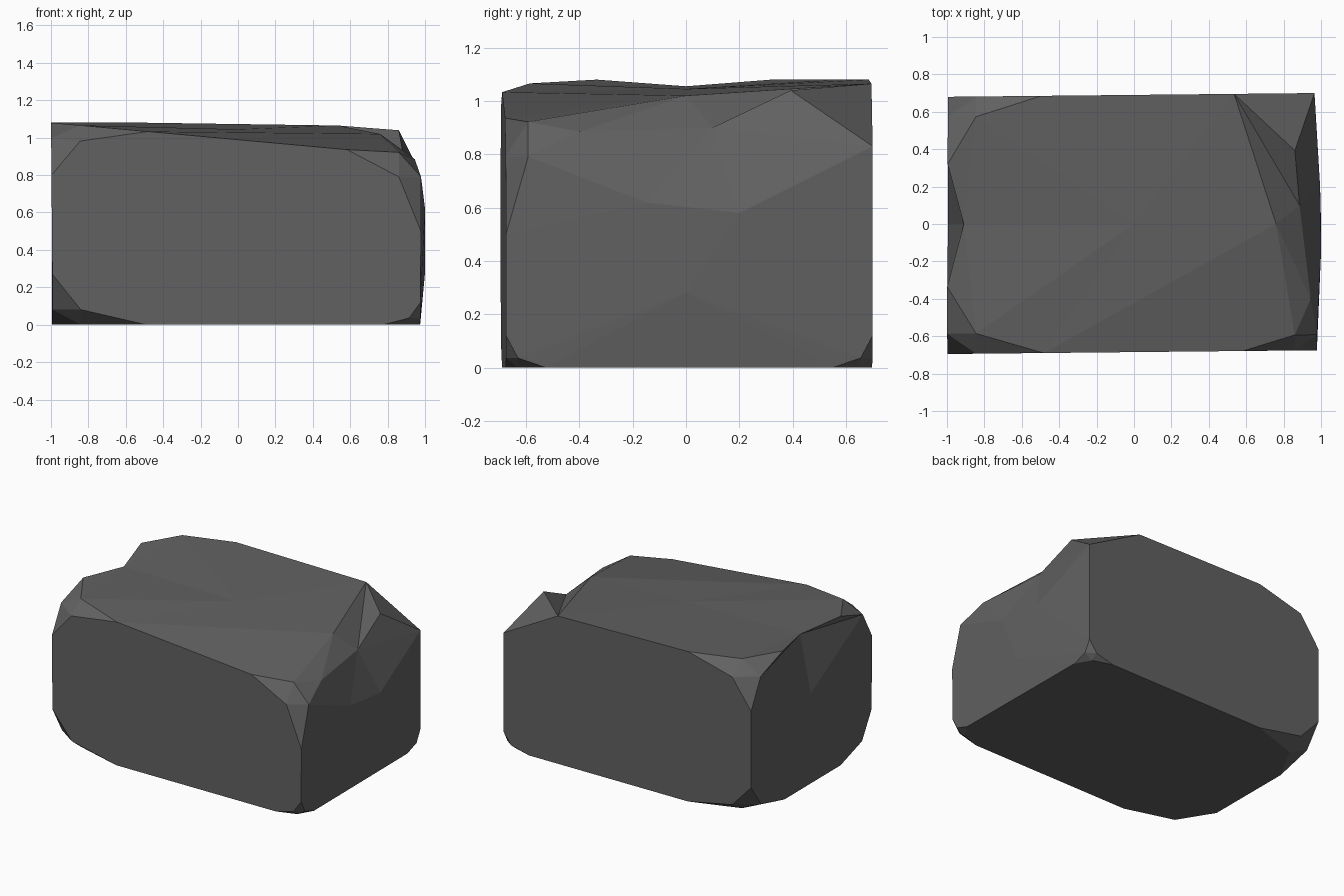
import bpy, bmesh
from mathutils import Vector

if "Cube" in bpy.data.objects:
    bpy.data.objects.remove(bpy.data.objects["Cube"])

# Rough box corners keyed by side signs, with trim lengths along x, y, z
corners = {
    (-1, -1, 1): ((-1.0, -0.695, 1.08), (0.52, 0.36, 0.28)),
    (-1, 1, 1): ((-0.995, 0.68, 1.08), (0.50, 0.36, 0.30)),
    (1, -1, 1): ((0.98, -0.675, 0.90), (0.40, 0.28, 0.40)),
    (1, 1, 1): ((0.965, 0.70, 1.08), (0.43, 0.31, 0.25)),
    (-1, -1, -1): ((-0.99, -0.695, 0.0), (0.50, 0.35, 0.27)),
    (-1, 1, -1): ((-0.995, 0.68, 0.0), (0.50, 0.38, 0.23)),
    (1, -1, -1): ((0.975, -0.675, 0.0), (0.20, 0.15, 0.12)),
    (1, 1, -1): ((0.965, 0.70, 0.0), (0.20, 0.15, 0.12)),
}
BACK_RIGHT_TOP = (1, 1, 1)


def trimmed_corner(key):
    """Points left after knocking a corner off: three on the edges, three on the faces."""
    pos, trims = corners[key]
    p = Vector(pos)
    steps = []
    for axis in range(3):
        other = list(key)
        other[axis] *= -1
        steps.append((Vector(corners[tuple(other)][0]) - p).normalized() * trims[axis])
    pts = [p + s for s in steps]
    if key == BACK_RIGHT_TOP:           # single clean facet with a lowered ridge
        pts[1].x = 0.86
        pts[0].z = 1.065
    else:
        for i, j in ((0, 1), (0, 2), (1, 2)):
            pts.append(p + 0.3 * (steps[i] + steps[j]))
    return pts


# Chipped points: (position while wrapping the hull, final sunken position)
chips = [
    ((0, 0, 1.20), (0, 0, 1.045)),               # sagging top
    ((0.76, 0, 1.15), (0.76, 0, 1.02)),          # right notch
    ((0.96, -0.09, 1.02), (0.91, -0.09, 0.865)),
    ((1.00, 0.10, 1.09), (0.885, 0.10, 0.90)),
    ((0.99, -0.39, 0.97), (0.945, -0.40, 0.885)),
    ((1.04, 0.20, 0.58), (0.995, 0.20, 0.58)),   # bulge of the right face
    ((1.04, -0.15, 0.62), (1.0, -0.15, 0.62)),
    ((1.04, 0, 0.28), (1.0, 0, 0.28)),
    ((-1.02, 0, 1.13), (-0.91, 0, 1.055)),       # left nick
    ((-1.05, 0, 0.65), (-0.995, 0, 0.65)),
]

bm = bmesh.new()
for key in corners:
    for p in trimmed_corner(key):
        bm.verts.new(p)
sunken = [(bm.verts.new(a), Vector(b)) for a, b in chips]
hull = bmesh.ops.convex_hull(bm, input=bm.verts[:])
for v, target in sunken:
    if v.is_valid:
        v.co = target
loose = [v for v in bm.verts if not v.link_faces]
bmesh.ops.delete(bm, geom=loose, context='VERTS')
bmesh.ops.recalc_face_normals(bm, faces=bm.faces[:])

mesh = bpy.data.meshes.new("stone_block")
bm.to_mesh(mesh)
bm.free()

stone = bpy.data.materials.new("dark grey stone")
stone.diffuse_color = (0.12, 0.12, 0.12, 1)
stone.use_nodes = True
stone.node_tree.nodes["Principled BSDF"].inputs["Base Color"].default_value = stone.diffuse_color
mesh.materials.append(stone)
block = bpy.data.objects.new("stone_block", mesh)
bpy.context.collection.objects.link(block)
